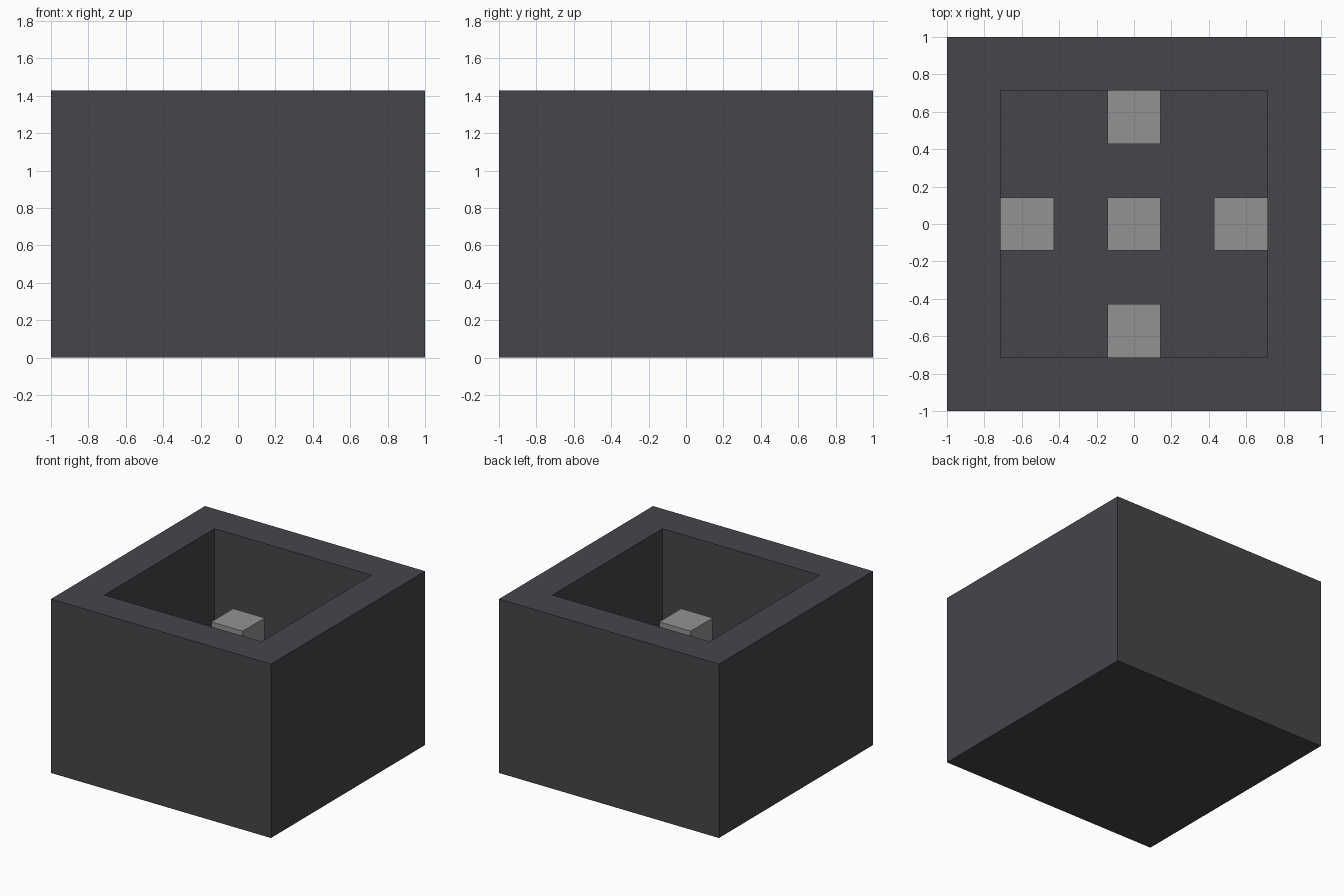
import bpy
import bmesh
from mathutils import Matrix, Vector

cube = bpy.data.objects.get("Cube")
if cube:
    bpy.data.objects.remove(cube, do_unlink=True)

U = 2 / 7            # one block of the modular grid
HEIGHT = 5 * U


def material(name, colour):
    mat = bpy.data.materials.new(name)
    mat.use_nodes = True
    mat.diffuse_color = colour
    mat.node_tree.nodes["Principled BSDF"].inputs["Base Color"].default_value = colour
    return mat


dark = material("dark grey", (0.061, 0.059, 0.068, 1))
light = material("light grey", (0.29, 0.29, 0.29, 1))


def box(bm, low, high):
    low, high = Vector(low), Vector(high)
    place = Matrix.Translation((low + high) / 2) @ Matrix.Diagonal((*(high - low), 1))
    bmesh.ops.create_cube(bm, size=1, matrix=place)


def finish(bm, name, mat):
    bmesh.ops.recalc_face_normals(bm, faces=bm.faces)
    mesh = bpy.data.meshes.new(name)
    bm.to_mesh(mesh)
    bm.free()
    mesh.materials.append(mat)
    obj = bpy.data.objects.new(name, mesh)
    bpy.context.collection.objects.link(obj)


# Open-topped basin: inset the top one block and push it down to the floor
bm = bmesh.new()
box(bm, (-1, -1, 0), (1, 1, HEIGHT))
bm.normal_update()
top = max(bm.faces, key=lambda f: f.calc_center_median().z)
bmesh.ops.inset_region(bm, faces=[top], thickness=U, use_even_offset=True)
floor = bmesh.ops.extrude_discrete_faces(bm, faces=[top])["faces"][0]
for v in floor.verts:
    v.co.z = U
finish(bm, "basin", dark)


# Blocks standing on the basin floor
def block(name, x, y, top_z):
    bm = bmesh.new()
    box(bm, (x - U / 2, y - U / 2, U), (x + U / 2, y + U / 2, top_z))
    finish(bm, name, light)


block("centre_pillar", 0, 0, 4 * U)
for name, x, y in (("left", 1, 0), ("right", -1, 0), ("back", 0, 1), ("front", 0, -1)):
    block(name + "_wall_block", x * 2 * U, y * 2 * U, 2 * U)
